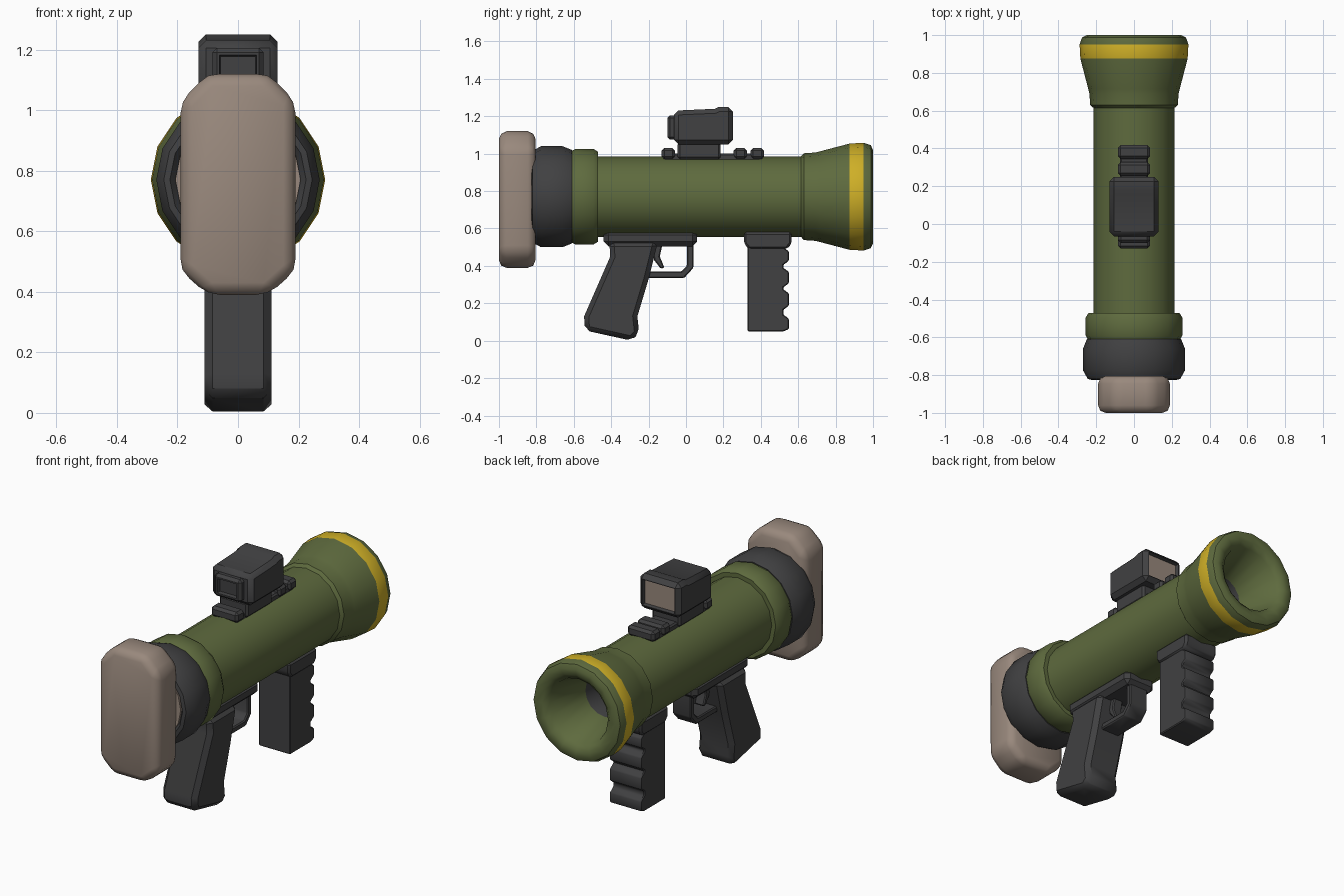
import bpy, bmesh, math
from mathutils import Vector

if "Cube" in bpy.data.objects:
    bpy.data.objects.remove(bpy.data.objects["Cube"])

AXIS_Z = 0.77      # height of the tube axis
SIDES = 16


def material(name, rgb):
    m = bpy.data.materials.new(name)
    m.diffuse_color = (*rgb, 1)
    m.use_nodes = True
    m.node_tree.nodes["Principled BSDF"].inputs["Base Color"].default_value = m.diffuse_color
    return m


GREEN = material("olive_green", (0.112, 0.145, 0.048))
YELLOW = material("band_yellow", (0.62, 0.43, 0.02))
DARK = material("dark_grey", (0.052, 0.052, 0.054))
TAN = material("pad_tan", (0.32, 0.25, 0.205))


def finish(bm, name, mats, angle=35):
    bmesh.ops.recalc_face_normals(bm, faces=bm.faces)
    me = bpy.data.meshes.new(name)
    bm.to_mesh(me)
    bm.free()
    for m in mats:
        me.materials.append(m)
    me.shade_smooth()
    me.set_sharp_from_angle(angle=math.radians(angle))
    ob = bpy.data.objects.new(name, me)
    bpy.context.collection.objects.link(ob)
    return ob


def lathe(name, profile, mats, rule=None):
    """Closed solid turned round the tube axis; profile is (radius, y)."""
    bm = bmesh.new()
    rings = []
    for r, y in profile:
        if r == 0:
            rings.append([bm.verts.new((0, y, AXIS_Z))] * SIDES)
        else:
            rings.append([bm.verts.new((r * math.cos(a), y, AXIS_Z + r * math.sin(a)))
                          for a in (2 * math.pi * i / SIDES for i in range(SIDES))])
    for p, q in zip(rings, rings[1:]):
        for i in range(SIDES):
            j = (i + 1) % SIDES
            f = bm.faces.new(list(dict.fromkeys((p[i], p[j], q[j], q[i]))))
            if rule:
                f.material_index = rule(f.calc_center_median())
    return finish(bm, name, mats)


def prism(name, pts, lo, hi, axis="x", bevel=0.015, seg=1, mat=DARK, insets=()):
    """Extrude a (y,z) profile along x, or an (x,z) profile along y."""
    place = (lambda p, t: (t, p[0], p[1])) if axis == "x" else (lambda p, t: (p[0], t, p[1]))
    bm = bmesh.new()
    a = [bm.verts.new(place(p, lo)) for p in pts]
    b = [bm.verts.new(place(p, hi)) for p in pts]
    bm.faces.new(a)
    bm.faces.new(b)
    for i in range(len(pts)):
        j = (i + 1) % len(pts)
        bm.faces.new((a[i], a[j], b[j], b[i]))
    bmesh.ops.recalc_face_normals(bm, faces=bm.faces)
    if bevel:
        edges = [e for e in bm.edges if e.calc_face_angle(0) > math.radians(30)]
        bmesh.ops.bevel(bm, geom=edges, offset=bevel, segments=seg, profile=0.5,
                        affect="EDGES", clamp_overlap=True)
    # sunken windows: (direction, border, depth, material slot)
    for d, border, depth, slot in insets:
        bm.normal_update()
        f = max((f for f in bm.faces if f.normal.dot(Vector(d)) > 0.95),
                key=lambda f: f.calc_area())
        bmesh.ops.inset_region(bm, faces=[f], thickness=border, depth=0)
        bmesh.ops.inset_region(bm, faces=[f], thickness=0.006, depth=-depth)
        f.material_index = slot
    return finish(bm, name, [mat, TAN], 50 if seg > 1 else 35)


def box(name, x, y, z, **kw):
    """Box centred on x = 0; x is the half width, y and z are ranges."""
    return prism(name, [(y[0], z[0]), (y[1], z[0]), (y[1], z[1]), (y[0], z[1])], -x, x, **kw)


# launch tube with flared muzzle, yellow band and funnel bore
lathe("launch_tube", [
    (0, -0.55), (0.215, -0.55), (0.215, 0.615), (0.232, 0.63), (0.236, 0.69),
    (0.242, 0.715), (0.284, 0.875), (0.288, 0.95), (0.275, 0.988), (0.25, 1.0),
    (0.215, 0.995), (0.185, 0.97), (0.12, 0.74), (0.12, 0.62), (0, 0.62)],
    [GREEN, YELLOW, DARK],
    lambda c: 1 if 0.88 < c.y < 0.945 and math.hypot(c.x, c.z - AXIS_Z) > 0.25
    else 2 if 0.61 < c.y < 0.73 and math.hypot(c.x, c.z - AXIS_Z) < 0.15 else 0)

# rear rings
lathe("rear_ring", [(0, -0.62), (0.24, -0.62), (0.256, -0.59), (0.256, -0.495),
                    (0.24, -0.47), (0, -0.47)], [GREEN])
lathe("rear_collar", [(0, -0.80), (0.205, -0.80), (0.225, -0.825), (0.245, -0.82), (0.27, -0.775),
                      (0.27, -0.66), (0.25, -0.61), (0, -0.61)], [DARK])
lathe("rear_plug", [(0, -0.815), (0.207, -0.815), (0.207, -0.78), (0, -0.78)], [TAN])

# shoulder pad: chamfered block with rounded edges
prism("shoulder_pad", [(-0.1, 0.39), (0.1, 0.39), (0.19, 0.47), (0.19, 1.03),
                       (0.1, 1.12), (-0.1, 1.12), (-0.19, 1.03), (-0.19, 0.47)],
      -1.0, -0.805, axis="y", bevel=0.04, seg=2, mat=TAN)

# pistol grip
box("grip_plate", 0.1, (-0.44, 0.06), (0.505, 0.59), bevel=0.025)
prism("pistol_grip", [(-0.41, 0.53), (-0.405, 0.45), (-0.545, 0.13), (-0.54, 0.055),
                      (-0.29, 0.0), (-0.25, 0.04), (-0.26, 0.13), (-0.20, 0.33),
                      (-0.15, 0.53)], -0.11, 0.11, bevel=0.025)

# trigger guard and trigger
prism("trigger_guard", [(-0.22, 0.335), (-0.01, 0.335), (0.04, 0.39), (0.04, 0.52),
                        (0.005, 0.52), (0.005, 0.40), (-0.025, 0.37), (-0.22, 0.37)],
      -0.06, 0.06, bevel=0.006)
prism("trigger", [(-0.19, 0.52), (-0.125, 0.52), (-0.14, 0.45), (-0.115, 0.39),
                  (-0.135, 0.385), (-0.17, 0.43)], -0.03, 0.03, bevel=0.006)

# ribbed front grip
ribs = [(0.33, 0.52), (0.33, 0.05)]
for lo, hi in ((0.05, 0.13), (0.175, 0.265), (0.295, 0.38), (0.415, 0.49)):
    ribs += [(0.52, lo - 0.01 if lo > 0.1 else lo), (0.55, lo + 0.012),
             (0.55, hi - 0.012), (0.52, hi + 0.01)]
ribs.append((0.52, 0.52))
prism("front_grip", ribs, -0.1, 0.1, bevel=0.01)
prism("front_grip_plate", [(0.335, 0.49), (0.54, 0.49), (0.565, 0.52), (0.565, 0.58),
                           (0.31, 0.58), (0.31, 0.52)], -0.108, 0.108, bevel=0.012)

# sight rail with teeth
box("sight_rail", 0.075, (-0.12, 0.40), (0.94, 1.0), bevel=0.008)
for i, y in enumerate((-0.13, 0.255, 0.345)):
    box(f"rail_tooth_{i + 1}", 0.085, (y, y + 0.072), (0.97, 1.03), bevel=0.014)
box("sight_mount", 0.09, (-0.045, 0.185), (0.97, 1.06), bevel=0.012)

# sight housing with lens and eyepiece
prism("sight_housing", [(-0.065, 1.05), (0.25, 1.05), (0.25, 1.25), (0.175, 1.25),
                        (0.155, 1.24), (-0.065, 1.23)], -0.13, 0.13, bevel=0.024,
      insets=[((0, 1, 0), 0.004, 0.02, 1)])
box("sight_eyepiece", 0.085, (-0.10, -0.04), (1.075, 1.205), bevel=0.015,
    insets=[((0, -1, 0), 0.012, 0.02, 0)])
